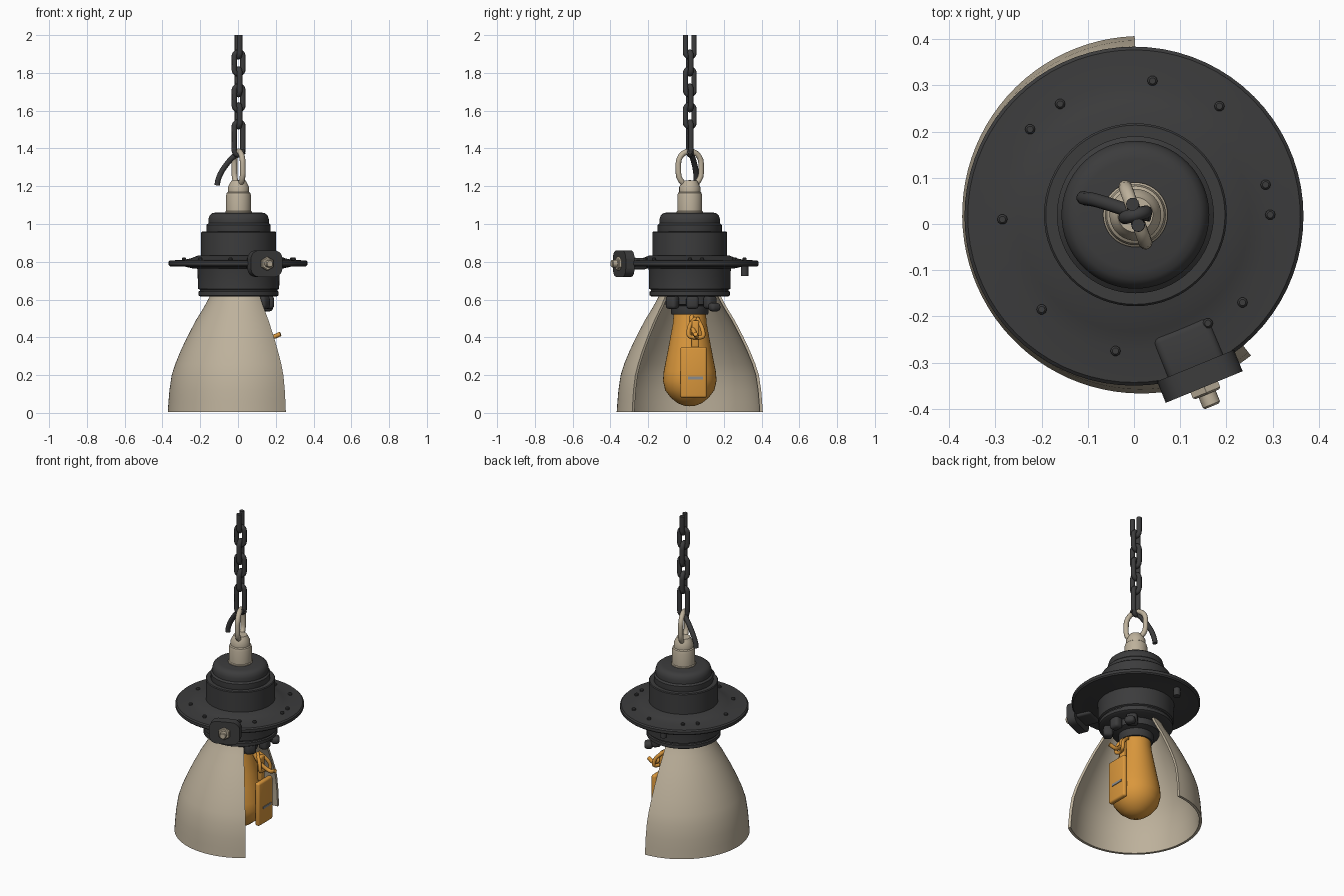
import bpy, bmesh, math
from mathutils import Vector, Matrix

if "Cube" in bpy.data.objects:
    bpy.data.objects.remove(bpy.data.objects["Cube"])

def material(name, c):
    m = bpy.data.materials.new(name)
    m.diffuse_color = (*c, 1)
    m.use_nodes = True
    m.node_tree.nodes["Principled BSDF"].inputs["Base Color"].default_value = m.diffuse_color
    return m

DARK = material("dark iron", (0.045, 0.045, 0.046))
TAN = material("aged cream metal", (0.51, 0.44, 0.33))
AMBER = material("amber glass", (0.70, 0.31, 0.045))
STEEL = material("grey steel", (0.25, 0.26, 0.27))
AX = (0.003, 0.02)  # lamp axis

def finish(name, bm, mat, angle=35):
    bmesh.ops.remove_doubles(bm, verts=bm.verts, dist=1e-5)
    bmesh.ops.recalc_face_normals(bm, faces=bm.faces)
    me = bpy.data.meshes.new(name)
    bm.to_mesh(me)
    bm.free()
    me.materials.append(mat)
    ob = bpy.data.objects.new(name, me)
    bpy.context.collection.objects.link(ob)
    bpy.ops.object.select_all(action='DESELECT')
    ob.select_set(True)
    bpy.context.view_layer.objects.active = ob
    bpy.ops.object.shade_smooth_by_angle(angle=math.radians(angle))
    return ob

def lathe(name, prof, mat, center=AX, seg=64, a0=0, a1=360, loop=False, matrix=None):
    """Revolve (radius, z) points; loop closes the section, partial turns get end caps."""
    bm = bmesh.new()
    full = a1 - a0 == 360
    rings = []
    for i in range(seg if full else seg + 1):
        a = math.radians(a0 + (a1 - a0) * i / seg)
        rings.append([bm.verts.new((center[0] + r * math.cos(a), center[1] + r * math.sin(a), z))
                      for r, z in prof])
    n = len(prof)
    for i in range(seg):
        p, q = rings[i], rings[(i + 1) % len(rings)]
        for j in range(n if loop else n - 1):
            k = (j + 1) % n
            bm.faces.new((p[j], q[j], q[k], p[k]))
    if not full:
        bm.faces.new(rings[0])
        bm.faces.new(rings[-1])
    if matrix:
        bmesh.ops.transform(bm, matrix=matrix, verts=bm.verts)
    return finish(name, bm, mat)

def tube(name, pts, r, mat, cyclic=False, sides=10):
    """Sweep a circle along a path."""
    bm = bmesh.new()
    pts = [Vector(p) for p in pts]
    n = len(pts)
    rings, u = [], None
    for i, p in enumerate(pts):
        if cyclic:
            t = (pts[(i + 1) % n] - pts[i - 1]).normalized()
        else:
            t = (pts[min(i + 1, n - 1)] - pts[max(i - 1, 0)]).normalized()
        u = t.orthogonal() if u is None else u - t * u.dot(t)
        u.normalize()
        v = t.cross(u)
        rings.append([bm.verts.new(p + r * (math.cos(b) * u + math.sin(b) * v))
                      for b in [2 * math.pi * k / sides for k in range(sides)]])
    for i in range(n if cyclic else n - 1):
        p, q = rings[i], rings[(i + 1) % n]
        for k in range(sides):
            l = (k + 1) % sides
            bm.faces.new((p[k], p[l], q[l], q[k]))
    if not cyclic:
        bm.faces.new(rings[0])
        bm.faces.new(rings[-1])
    return finish(name, bm, mat, 50)

def smooth_path(pts, steps=6):
    """Catmull-Rom curve through points."""
    P = [Vector(p) for p in pts]
    P = [2 * P[0] - P[1]] + P + [2 * P[-1] - P[-2]]
    out = []
    for i in range(1, len(P) - 2):
        a, b, c, d = P[i - 1:i + 3]
        for s in range(steps):
            t = s / steps
            out.append(0.5 * (2 * b + (c - a) * t + (2 * a - 5 * b + 4 * c - d) * t * t
                              + (3 * b - a - 3 * c + d) * t ** 3))
    return out + [P[-2]]

def box(name, loc, size, mat, rot=0, bevel=0.0):
    bm = bmesh.new()
    bmesh.ops.create_cube(bm, size=1)
    bmesh.ops.scale(bm, vec=size, verts=bm.verts)
    if bevel:
        bmesh.ops.bevel(bm, geom=bm.edges[:], offset=bevel, segments=3, profile=0.5, affect='EDGES')
    bmesh.ops.transform(bm, matrix=Matrix.Translation(loc) @ Matrix.Rotation(rot, 4, 'Z'), verts=bm.verts)
    return finish(name, bm, mat)

def link(name, z0, z1, w, r, ang, mat, open_top=False):
    """Oval chain link; z0..z1 outer height, w outer half width, ang its turn about z."""
    R = w - r
    lo, hi = z0 + r + R, z1 - r - R
    arc = [math.pi * k / 10 for k in range(11)]
    flat = [(-R * math.cos(a), lo - R * math.sin(a)) for a in arc]
    if open_top:
        flat = [(-R, z1)] + flat + [(R, z1)]
    else:
        flat += [(R * math.cos(a), hi + R * math.sin(a)) for a in arc]
    c, s = math.cos(ang), math.sin(ang)
    return tube(name, [(AX[0] + x * c, AX[1] + x * s, z) for x, z in flat], r, mat, not open_top)

# broken bell shade, open towards the right and back
outer = [(0.155, 0.64), (0.168, 0.61), (0.195, 0.56), (0.238, 0.49), (0.285, 0.4), (0.318, 0.33),
         (0.347, 0.26), (0.366, 0.2), (0.378, 0.12), (0.383, 0.06), (0.387, 0.004)]
inner = [(r - 0.016, z) for r, z in reversed(outer)]
lathe("shade", outer + inner, TAN, (0.015, 0.02), 56, 92, 308, loop=True)

# bulb and its holder
lathe("bulb", [(0, 0.035), (0.03, 0.038), (0.065, 0.052), (0.1, 0.08), (0.13, 0.12), (0.142, 0.17),
               (0.138, 0.22), (0.122, 0.3), (0.105, 0.39), (0.09, 0.47), (0.084, 0.54), (0, 0.54)], AMBER, seg=40)
lathe("bulb_holder", [(0, 0.52), (0.095, 0.52), (0.1, 0.53), (0.1, 0.565), (0.135, 0.575),
                      (0.135, 0.64), (0, 0.64)], DARK, seg=32)
for i, a in enumerate((-35, 5, 42, 150, 270)):
    a = math.radians(a)
    x, y = AX[0] + 0.16 * math.cos(a), AX[1] + 0.16 * math.sin(a)
    if i < 3:
        box("holder_clip", (x, y, 0.585), (0.055, 0.065, 0.07), DARK, a, 0.018)
box("hanging_catch", (0.155, 0.15, 0.56), (0.05, 0.06, 0.045), DARK, 0.6, 0.018)

# tag, strap and tie on the bulb
box("tag_plate", (0.152, 0.04, 0.215), (0.032, 0.14, 0.27), AMBER, 0, 0.012)
box("tag_strap", (0.125, 0.05, 0.41), (0.03, 0.04, 0.16), AMBER, 0, 0.01)
box("tag_clip", (0.168, 0.05, 0.185), (0.008, 0.08, 0.014), STEEL)
tube("tie_strand", smooth_path([(0.085, 0.03, 0.51), (0.125, 0.035, 0.45), (0.18, 0.055, 0.405),
                                (0.225, 0.05, 0.418)]), 0.012, AMBER)
tube("tie_bow", smooth_path([(0.1, 0.06, 0.5), (0.15, 0.085, 0.45), (0.16, 0.09, 0.405), (0.14, 0.05, 0.4),
                             (0.145, 0.015, 0.41), (0.135, 0.02, 0.46), (0.1, 0.05, 0.5)]), 0.011, AMBER)

# collar, upper housing and domed cap
lathe("collar", [(0, 0.615), (0.2, 0.615), (0.212, 0.622), (0.212, 0.642), (0.205, 0.646), (0.205, 0.652),
                 (0.215, 0.657), (0.217, 0.755), (0.225, 0.785), (0, 0.785)], DARK)
lathe("housing", [(0, 0.8), (0.198, 0.8), (0.198, 0.955), (0.194, 0.96), (0, 0.96)], DARK)
lathe("cap", [(0, 0.95), (0.168, 0.95), (0.17, 0.962), (0.17, 0.995), (0.16, 1.004), (0.16, 1.025),
              (0.154, 1.045), (0.14, 1.057), (0.12, 1.061), (0, 1.061)], DARK)

# wide flange with rivets
FC = (0, 0.017)
lathe("flange", [(0, 0.765), (0.24, 0.765), (0.28, 0.774), (0.36, 0.776), (0.367, 0.783), (0.367, 0.8),
                 (0.36, 0.807), (0.29, 0.81), (0.25, 0.818), (0.215, 0.832), (0, 0.832)], DARK, FC, 72)
for x, y in ((0.04, 0.31), (-0.16, 0.26), (-0.225, 0.205), (-0.285, 0.01), (-0.2, -0.185), (-0.04, -0.275),
             (0.16, -0.215), (0.235, -0.17), (0.295, 0.02), (0.285, 0.085), (0.185, 0.255)):
    lathe("rivet", [(0, 0.8), (0.011, 0.8), (0.011, 0.818), (0.007, 0.823), (0, 0.823)], DARK, (x, y), 10)
lathe("under_bolt", [(0, 0.725), (0.02, 0.725), (0.02, 0.78), (0, 0.78)], DARK, (-0.06, 0.31), 12)

# lug with nut on the flange edge
ang = math.atan2(-0.365, 0.15)
d = Vector((math.cos(ang), math.sin(ang), 0))
c = Vector((FC[0], FC[1], 0.79))
turn = Matrix.Rotation(ang, 4, 'Z') @ Matrix.Rotation(math.pi / 2, 4, 'Y')
box("lug_neck", c + d * 0.32, (0.12, 0.13, 0.06), DARK, ang, 0.015)
lug = box("lug", c + d * 0.375, (0.05, 0.18, 0.14), DARK, ang)
bm = bmesh.new()
bm.from_mesh(lug.data)
inv = Matrix.Rotation(-ang, 3, 'Z')
corners = [e for e in bm.edges if abs((inv @ (e.verts[0].co - e.verts[1].co)).normalized().x) > 0.9]
bmesh.ops.bevel(bm, geom=corners, offset=0.045, segments=5, profile=0.5, affect='EDGES')
bm.to_mesh(lug.data)
bm.free()
place = Matrix.Translation(c + d * 0.395) @ turn
lathe("lug_nut", [(0, 0), (0.037, 0), (0.037, 0.018), (0.032, 0.022), (0, 0.022)], TAN, (0, 0), 6, matrix=place)
lathe("lug_stud", [(0, 0), (0.02, 0), (0.02, 0.046), (0.016, 0.05), (0, 0.05)], TAN, (0, 0), 12, matrix=place)

# cream neck and hanging ring
lathe("neck", [(0, 1.05), (0.07, 1.05), (0.07, 1.066), (0.066, 1.07), (0.066, 1.15), (0.062, 1.165),
               (0.056, 1.17), (0.056, 1.195), (0.046, 1.215), (0.038, 1.23), (0, 1.232)], TAN, seg=40)
link("hanging_ring", 1.19, 1.4, 0.079, 0.015, math.radians(110), TAN)

# chain of alternating links, the topmost cut open
spans = [(1.352, 1.555), (1.5, 1.645), (1.59, 1.745), (1.67, 1.835), (1.78, 1.925), (1.87, 2.0)]
for i, (z0, z1) in enumerate(spans):
    link("chain_link", z0, z1, 0.038, 0.0145, math.radians(15 + 90 * (i % 2)), DARK, i == 5)

# broken link hanging to the side
tube("broken_link", smooth_path([(0.035, 0.02, 1.385), (0.0, 0.025, 1.375), (-0.045, 0.04, 1.335),
                                 (-0.085, 0.052, 1.28), (-0.105, 0.055, 1.235), (-0.11, 0.057, 1.205)]), 0.015, DARK)
